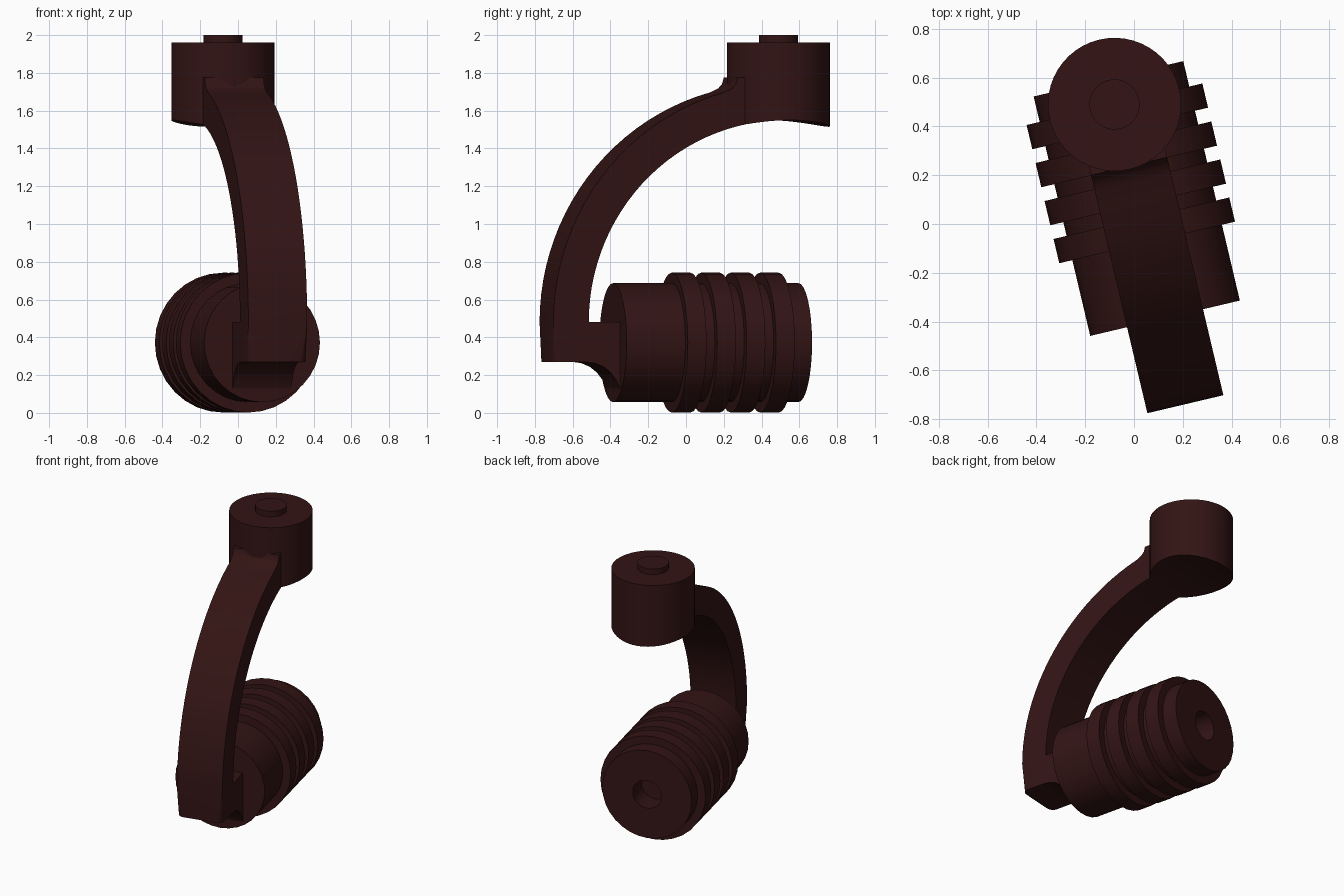
import bpy, bmesh
from math import sin, cos, pi, radians, sqrt

if "Cube" in bpy.data.objects:
    bpy.data.objects.remove(bpy.data.objects["Cube"])

TURN = radians(13.3)           # whole model is turned about z
VC = 0.035                     # sideways centre line (local x)
CU, CZ, R_IN, R_OUT = 0.495, 0.48, 1.07, 1.262   # arc of the arm (local y, z)

mat = bpy.data.materials.new("dark_brown")
mat.diffuse_color = (0.033, 0.007, 0.007, 1)
mat.use_nodes = True
mat.node_tree.nodes["Principled BSDF"].inputs["Base Color"].default_value = mat.diffuse_color


def finish(bm, name):
    bmesh.ops.recalc_face_normals(bm, faces=bm.faces)
    me = bpy.data.meshes.new(name)
    bm.to_mesh(me)
    bm.free()
    ob = bpy.data.objects.new(name, me)
    bpy.context.collection.objects.link(ob)
    ob.rotation_euler.z = TURN
    me.materials.append(mat)
    bpy.ops.object.select_all(action='DESELECT')
    ob.select_set(True)
    bpy.context.view_layer.objects.active = ob
    bpy.ops.object.shade_smooth_by_angle(angle=radians(32))
    return ob


def lathe(name, profile, zc, n=32):
    """Revolve (y, radius) points about a horizontal local y axis."""
    bm = bmesh.new()
    rings = [[bm.verts.new((VC + r * cos(2 * pi * i / n), y, zc + r * sin(2 * pi * i / n)))
              for i in range(n)] for y, r in profile]
    for a, b in zip(rings, rings[1:]):
        for i in range(n):
            j = (i + 1) % n
            bm.faces.new((a[i], a[j], b[j], b[i]))
    bm.faces.new(rings[0])
    bm.faces.new(rings[-1])
    return finish(bm, name)


# ribbed roller with a blind hole in its rear face
profile = [(-0.405, 0.315)]
for k in range(4):
    y = -0.086 + 0.16 * k
    profile += [(y, 0.315), (y, 0.37), (y + 0.102, 0.37), (y + 0.102, 0.315)]
profile += [(0.603, 0.315), (0.603, 0.1), (0.45, 0.1)]
lathe("ribbed_roller", profile, 0.372)

# curved arm with flared foot: side profile extruded across its width
outer = [(CU - R_OUT, 0.27)]
for i in range(23):
    a = radians(180 - i * 3.4)
    outer.append((CU + R_OUT * cos(a), CZ + R_OUT * sin(a)))
outer += [(0.205, 1.718), (0.225, 1.74), (0.235, 1.775)]
inner = [(0.3, 1.775)]
for i in range(25):
    a = radians(100.5 + i * 79.5 / 24)
    inner.append((CU + R_IN * cos(a), CZ + R_IN * sin(a)))
foot = [(-0.395, 0.48), (-0.395, 0.129)]
foot += [(-0.59 + 0.19 * sin(radians(t)), 0.08 + 0.19 * cos(radians(t))) for t in range(75, -1, -15)]
pts = outer + inner + foot
bm = bmesh.new()
sides = [[bm.verts.new((VC + s * 0.16, y, z)) for y, z in pts] for s in (-1, 1)]
n = len(pts)
for i in range(n):
    j = (i + 1) % n
    bm.faces.new((sides[0][i], sides[0][j], sides[1][j], sides[1][i]))
for s in sides:
    bm.faces.new(s)
edges = [bm.edges.get((s[i], s[i + 1])) for s in sides for i in range(len(outer) - 4)]
bmesh.ops.bevel(bm, geom=edges, offset=0.045, segments=4, profile=0.5, affect='EDGES')
finish(bm, "curved_arm")

# upright socket whose underside follows the inner arc of the arm
n, r = 48, 0.273
bm = bmesh.new()
top, low = [], []
for i in range(n):
    a = 2 * pi * i / n
    dx, dy = r * sin(a), r * cos(a)
    top.append(bm.verts.new((VC + dx, CU + dy, 1.96)))
    low.append(bm.verts.new((VC + dx, CU + dy, CZ + sqrt(R_IN ** 2 - dy ** 2))))
for i in range(n):
    j = (i + 1) % n
    bm.faces.new((low[i], low[j], top[j], top[i]))
bm.faces.new(top)
for i in range(n // 2):
    q = [low[i], low[i + 1], low[(n - i - 1) % n], low[(n - i) % n]]
    bm.faces.new(list(dict.fromkeys(q)))
finish(bm, "socket")

# short pin on top of the socket
bm = bmesh.new()
bmesh.ops.create_cone(bm, cap_ends=True, segments=32, radius1=0.103, radius2=0.103, depth=0.08)
bmesh.ops.translate(bm, verts=bm.verts, vec=(VC, CU, 1.96))
finish(bm, "top_pin")
